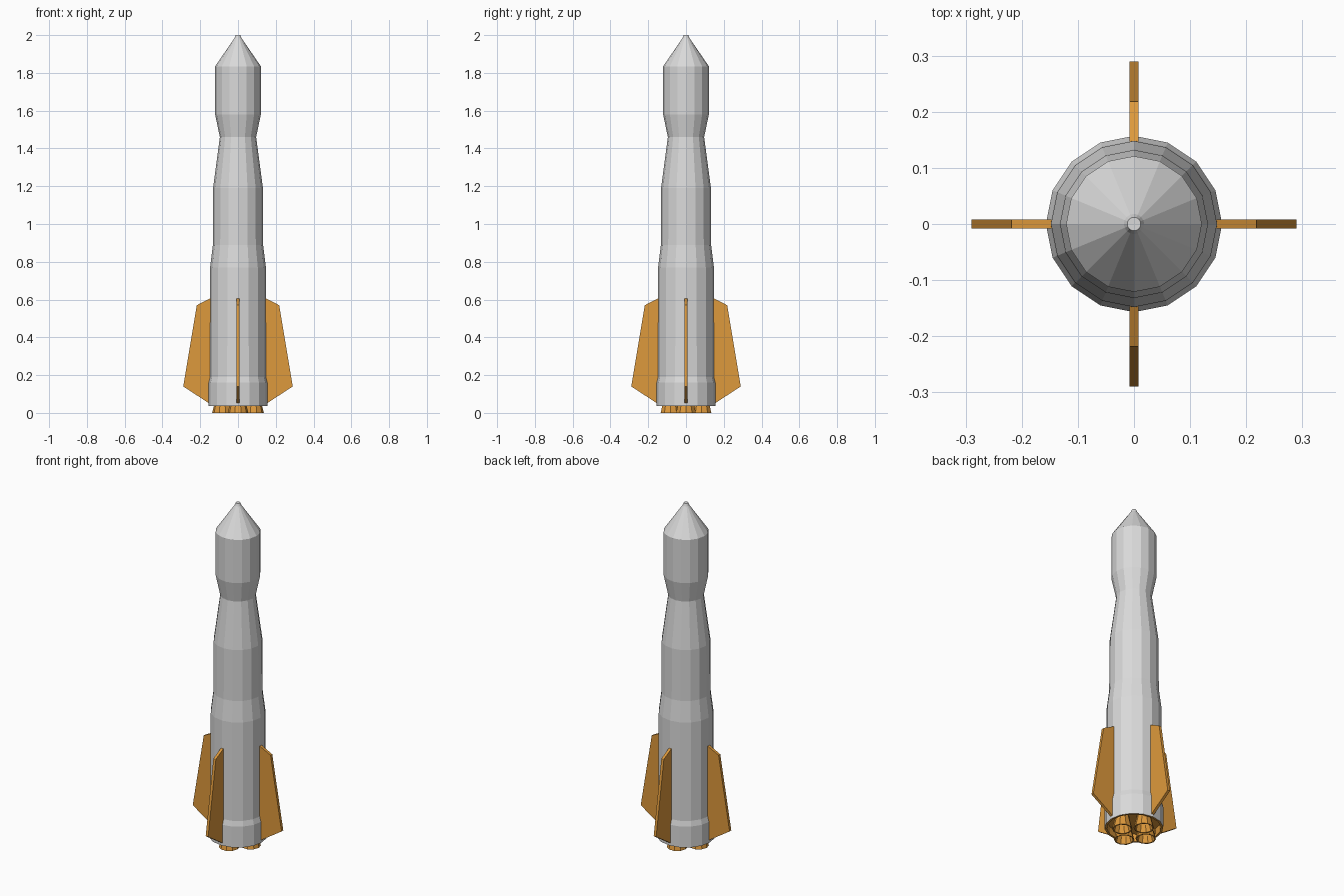
import bpy, bmesh, math

if "Cube" in bpy.data.objects:
    bpy.data.objects.remove(bpy.data.objects["Cube"])

def material(name, rgb):
    m = bpy.data.materials.new(name)
    m.diffuse_color = (*rgb, 1)
    m.use_nodes = True
    m.node_tree.nodes["Principled BSDF"].inputs["Base Color"].default_value = m.diffuse_color
    return m

grey = material("light grey", (0.70, 0.70, 0.70))
orange = material("orange", (0.73, 0.32, 0.045))

def finish(bm, name, mats):
    bmesh.ops.recalc_face_normals(bm, faces=bm.faces)
    me = bpy.data.meshes.new(name)
    bm.to_mesh(me)
    bm.free()
    for m in mats:
        me.materials.append(m)
    ob = bpy.data.objects.new(name, me)
    bpy.context.collection.objects.link(ob)
    return ob

def lathe(name, profile, sides, mats, cx=0, cy=0, second_from=None):
    """Closed revolved shape; rings from index second_from use material 1."""
    bm = bmesh.new()
    rings = []
    for r, z in profile:
        rings.append([bm.verts.new((cx + r * math.cos(2 * math.pi * i / sides),
                                    cy + r * math.sin(2 * math.pi * i / sides), z))
                      for i in range(sides)])
    for k in range(len(rings) - 1):
        a, b = rings[k], rings[k + 1]
        for i in range(sides):
            j = (i + 1) % sides
            f = bm.faces.new((a[i], a[j], b[j], b[i]))
            if second_from is not None and k >= second_from:
                f.material_index = 1
    bm.faces.new(rings[0])
    end = bm.faces.new(rings[-1])
    if second_from is not None:
        end.material_index = 1
    return finish(bm, name, mats)

# Hull: nose tip down to the skirt, then round the rim into the orange engine bay
hull = [(0.012, 2.0), (0.018, 1.985), (0.121, 1.835), (0.121, 1.58), (0.096, 1.46),
        (0.132, 1.19), (0.133, 0.89), (0.148, 0.77), (0.149, 0.19), (0.157, 0.16),
        (0.157, 0.037), (0.145, 0.037), (0.143, 0.08)]
lathe("rocket_hull", hull, 16, [grey, orange], second_from=10)

# Four hollow engine nozzles and four fins, one pair per axis direction
nozzle = [(0.035, 0.085), (0.045, 0.04), (0.055, 0.0), (0.048, 0.0), (0.038, 0.04), (0.025, 0.07)]
fin = [(0.135, 0.612), (0.218, 0.57), (0.29, 0.14), (0.152, 0.05), (0.135, 0.05)]
for n in range(4):
    c, s = round(math.cos(n * math.pi / 2)), round(math.sin(n * math.pi / 2))
    lathe(f"engine_nozzle_{n + 1}", nozzle, 10, [orange], 0.082 * c, 0.082 * s)

    bm = bmesh.new()
    sides = [[bm.verts.new((r * c - t * s, r * s + t * c, z)) for r, z in fin]
             for t in (-0.008, 0.008)]
    bm.faces.new(sides[0])
    bm.faces.new(sides[1])
    for i in range(len(fin)):
        j = (i + 1) % len(fin)
        bm.faces.new((sides[0][i], sides[0][j], sides[1][j], sides[1][i]))
    finish(bm, f"fin_{n + 1}", [orange])
